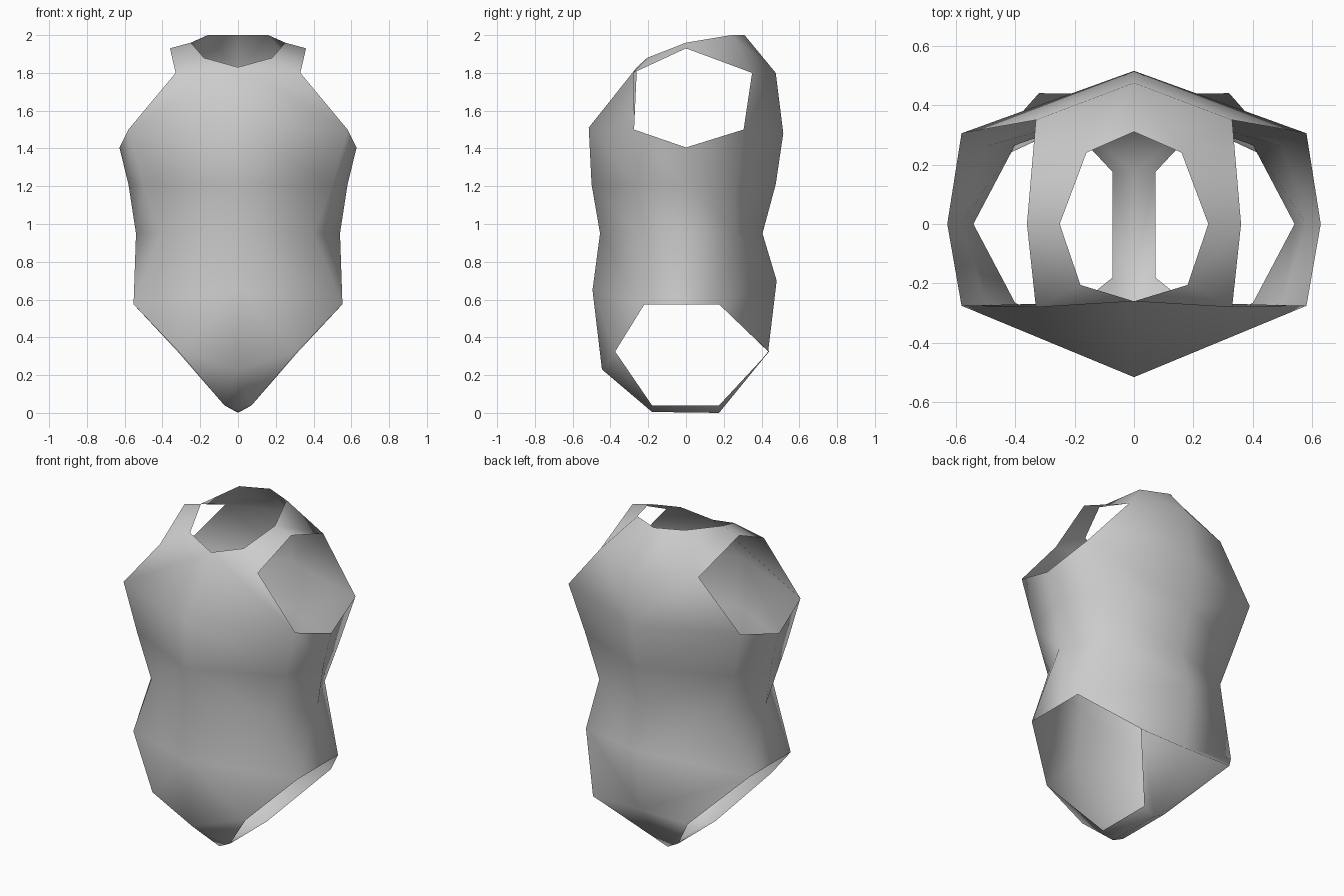
import bpy
import bmesh

default_cube = bpy.data.objects.get("Cube")
if default_cube:
    bpy.data.objects.remove(default_cube, do_unlink=True)


def make_material(name, colour):
    material = bpy.data.materials.new(name)
    material.use_nodes = True
    material.diffuse_color = colour
    material.node_tree.nodes["Principled BSDF"].inputs["Base Color"].default_value = colour
    return material


bm = bmesh.new()


def loop(*points):
    """Add a row of vertices, running from the front to the back."""
    return [bm.verts.new(point) for point in points]


def bridge(upper, lower):
    """Fill the strip between two rows of equal length."""
    for i in range(len(upper) - 1):
        bm.faces.new((upper[i], upper[i + 1], lower[i + 1], lower[i]))


# Neck opening, left half
neck = loop((0, -.26, 1.83), (.18, -.205, 1.88), (.25, 0, 1.96),
            (.16, .24, 2), (0, .31, 2))
neck_front, neck_front_side, neck_side, neck_back_side, neck_back = neck

# Top edge of the arm opening and the upper back
shoulder = loop((.33, -.28, 1.8), (.36, 0, 1.93), (.33, .35, 1.8))
arm_front, arm_top, arm_back = shoulder
upper_back, = loop((0, .475, 1.8))

# Torso rows: chest, ribs and waist
chest = loop((0, -.515, 1.51), (.58, -.275, 1.5), (.628, 0, 1.405),
             (.58, .305, 1.5), (0, .515, 1.48))
ribs = loop((0, -.5, 1.21), (.5, -.26, 1.21), (.58, 0, 1.21),
            (.5, .26, 1.21), (0, .475, 1.21))
waist = loop((0, -.455, .95), (.4, -.265, .95), (.54, 0, .95),
             (.4, .265, .95), (0, .405, .95))

# Hips, leg opening and crotch, split into front and back rows
hip_front = loop((0, -.495, .65), (.553, -.22, .575))
hip_back = loop((.553, .175, .575), (0, .48, .7))
thigh_front = loop((0, -.445, .23), (.315, -.375, .325))
thigh_back = loop((.32, .44, .325), (0, .435, .325))
crotch_front = loop((0, -.18, .005), (.072, -.18, .04))
crotch_back = loop((.072, .175, .04), (0, .175, 0))

# Shoulder straps around the neck
bridge(neck[1:4], shoulder)
bm.faces.new((neck_front, neck_front_side, arm_front))
bm.faces.new((neck_back_side, neck_back, upper_back, arm_back))

# Chest and back panels beside the arm opening
bridge([neck_front, arm_front], chest[:2])
bridge([arm_back, upper_back], chest[3:])

# Closed torso between the arm and leg openings
bridge(chest, ribs)
bridge(ribs, waist)

# Lower panels, with a gusset over each leg opening
bridge(waist[:2], hip_front)
bridge(waist[3:], hip_back)
bm.faces.new((waist[1], waist[2], hip_front[1]))
bm.faces.new((waist[2], waist[3], hip_back[0]))
bm.faces.new((waist[2], hip_back[0], hip_front[1]))
for hip, thigh, crotch in ((hip_front, thigh_front, crotch_front),
                           (hip_back, thigh_back, crotch_back)):
    bridge(hip, thigh)
    bridge(thigh, crotch)
bridge(crotch_front, crotch_back[::-1])

bmesh.ops.recalc_face_normals(bm, faces=bm.faces[:])

# Make sure the chest panel faces outward
bm.normal_update()
front_face = min(bm.faces, key=lambda face: face.calc_center_median().y)
if front_face.normal.y > 0:
    bmesh.ops.reverse_faces(bm, faces=bm.faces[:])
for face in bm.faces:
    face.smooth = True

mesh = bpy.data.meshes.new("bodysuit")
bm.to_mesh(mesh)
bm.free()
mesh.materials.append(make_material("plain_grey", (.6, .6, .6, 1)))
bodysuit = bpy.data.objects.new("bodysuit", mesh)
bpy.context.collection.objects.link(bodysuit)

# Right half
mirror = bodysuit.modifiers.new("mirror", 'MIRROR')
mirror.use_axis[0] = True
mirror.use_clip = True
mirror.merge_threshold = .001
